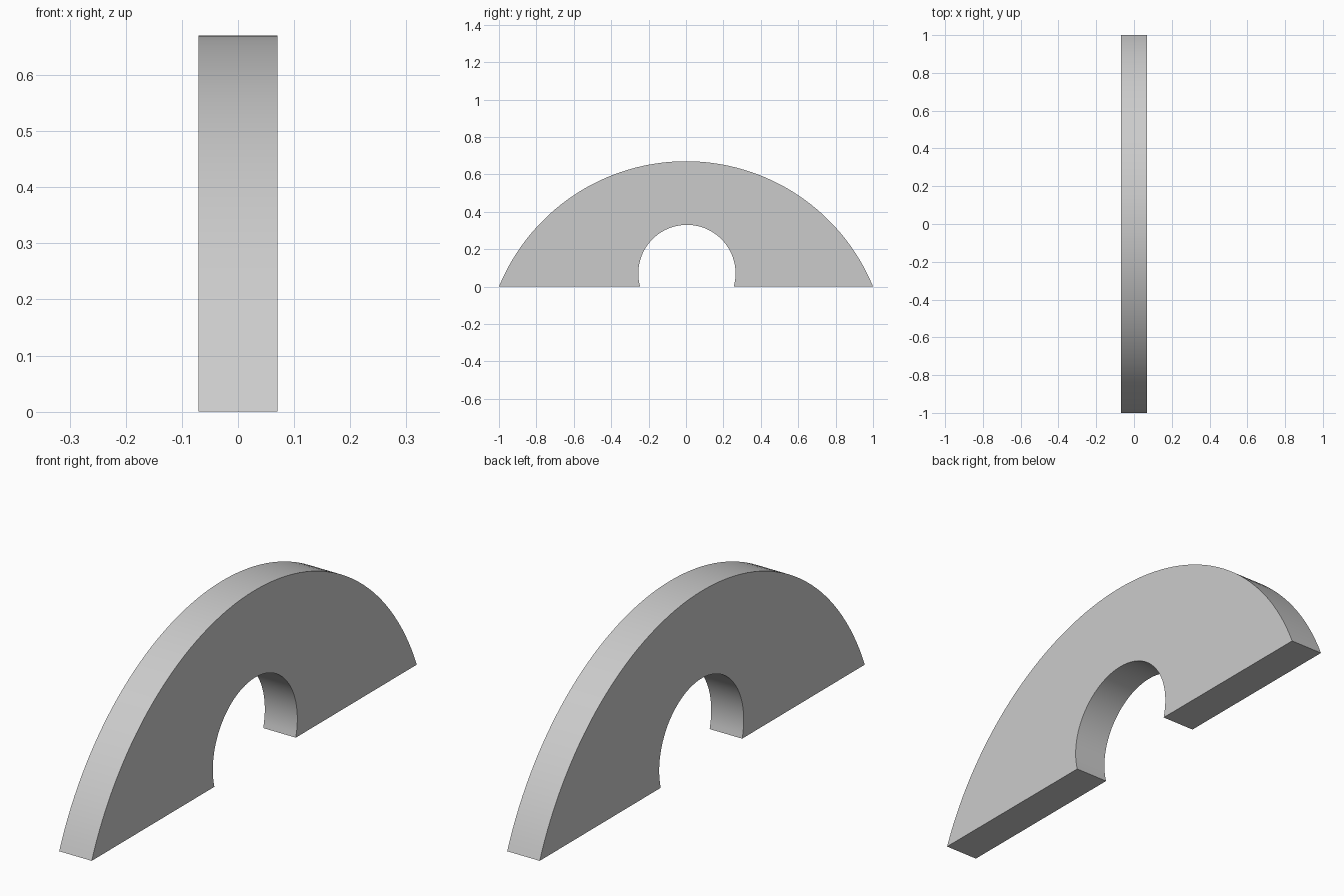
import bpy
import bmesh
from math import asin, cos, pi, sin

cube = bpy.data.objects.get("Cube")
if cube:
    bpy.data.objects.remove(cube, do_unlink=True)

HALF_WIDTH = 0.07


def arc(center_y, center_z, radius, steps):
    """Points of a circle above the ground, from front to back."""
    dip = asin(center_z / radius)
    start, sweep = pi + dip, pi + 2 * dip
    angles = [start - sweep * i / steps for i in range(steps + 1)]
    return [(center_y + radius * cos(a), center_z + radius * sin(a)) for a in angles]


# Grey material
grey = bpy.data.materials.new("plain grey")
color = (0.6, 0.6, 0.6, 1)
grey.use_nodes = True
grey.diffuse_color = color
grey.node_tree.nodes["Principled BSDF"].inputs["Base Color"].default_value = color

# Arch outline: shallow outer arc, round opening below it
height = 0.67
outer_radius = (1 + height ** 2) / (2 * height)
outer = arc(0, height - outer_radius, outer_radius, 64)
opening = arc(0.005, 0.07, 0.26, 48)
outline = outer + opening[::-1]

# Extrude the outline across the thickness
bm = bmesh.new()
face = bm.faces.new([bm.verts.new((-HALF_WIDTH, y, z)) for y, z in outline])
result = bmesh.ops.extrude_face_region(bm, geom=[face], use_keep_orig=True)
moved = [v for v in result["geom"] if isinstance(v, bmesh.types.BMVert)]
bmesh.ops.translate(bm, verts=moved, vec=(2 * HALF_WIDTH, 0, 0))
bmesh.ops.recalc_face_normals(bm, faces=bm.faces)
bmesh.ops.triangulate(bm, faces=[f for f in bm.faces if len(f.verts) > 4])
mesh = bpy.data.meshes.new("arch_plate")
bm.to_mesh(mesh)
bm.free()
mesh.materials.append(grey)

arch = bpy.data.objects.new("arch_plate", mesh)
bpy.context.collection.objects.link(arch)
bpy.ops.object.select_all(action="DESELECT")
arch.select_set(True)
bpy.context.view_layer.objects.active = arch
bpy.ops.object.shade_smooth_by_angle(angle=pi / 6)
